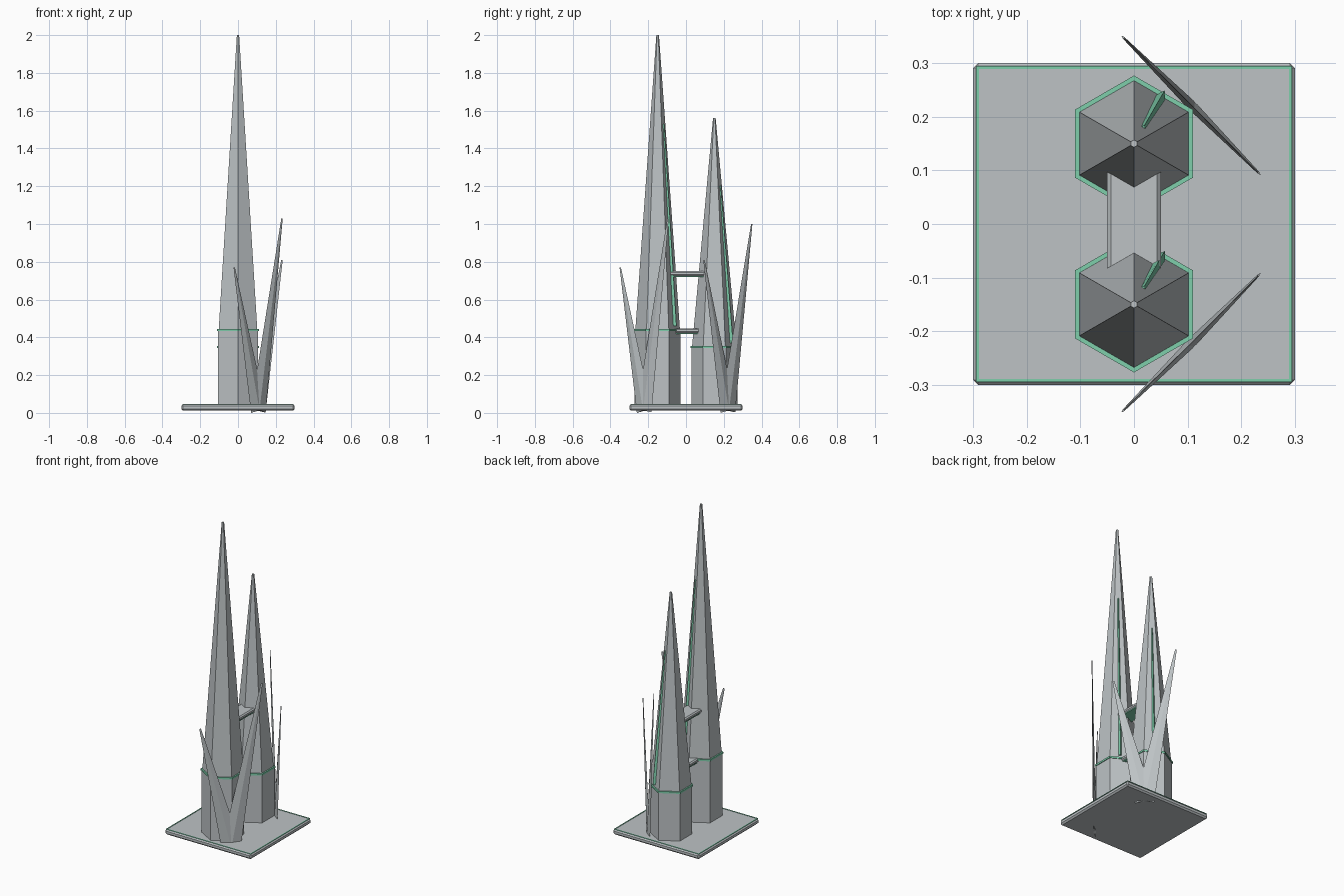
import bpy, bmesh, math
from mathutils import Vector

if "Cube" in bpy.data.objects:
    bpy.data.objects.remove(bpy.data.objects["Cube"])


def material(name, rgb):
    m = bpy.data.materials.new(name)
    m.diffuse_color = (*rgb, 1)
    m.use_nodes = True
    m.node_tree.nodes["Principled BSDF"].inputs["Base Color"].default_value = m.diffuse_color
    return m


GREY = material("cool grey", (0.51, 0.545, 0.56))
GREEN = material("glow green", (0.21, 0.62, 0.41))


def add(name, bm, mat):
    bmesh.ops.recalc_face_normals(bm, faces=bm.faces)
    me = bpy.data.meshes.new(name)
    bm.to_mesh(me)
    bm.free()
    me.materials.append(mat)
    ob = bpy.data.objects.new(name, me)
    bpy.context.collection.objects.link(ob)
    return ob


def loft(name, rings, mat):
    """Skin equal-sized rings and cap both ends."""
    bm = bmesh.new()
    vs = [[bm.verts.new(p) for p in r] for r in rings]
    n = len(vs[0])
    for a, b in zip(vs, vs[1:]):
        for i in range(n):
            j = (i + 1) % n
            bm.faces.new((a[i], a[j], b[j], b[i]))
    bm.faces.new(vs[0][::-1])
    bm.faces.new(vs[-1])
    return add(name, bm, mat)


def hexes(name, y, sections, mat):
    """Stack of hexagons (radius, z) with corners pointing along y."""
    rings = [[(r * math.cos(math.radians(30 + 60 * i)),
               y + r * math.sin(math.radians(30 + 60 * i)), z) for i in range(6)]
             for r, z in sections]
    return loft(name, rings, mat)


def blade(name, p0, p1, side, size0, size1, mat):
    """Tapering diamond bar; sizes are (half width along side, half thickness)."""
    p0, p1 = Vector(p0), Vector(p1)
    d = (p1 - p0).normalized()
    u = Vector(side)
    u = (u - d * u.dot(d)).normalized()
    v = d.cross(u)
    rings = [[p + u * w, p + v * t, p - u * w, p - v * t]
             for p, (w, t) in ((p0, size0), (p1, size1))]
    return loft(name, rings, mat)


def box(name, x, y, z, mat, bevel=0):
    bm = bmesh.new()
    bmesh.ops.create_cube(bm, size=1)
    for v in bm.verts:
        for k, (lo, hi) in enumerate((x, y, z)):
            v.co[k] = lo if v.co[k] < 0 else hi
    if bevel:
        bmesh.ops.bevel(bm, geom=bm.edges[:], offset=bevel, segments=1,
                        affect='EDGES', profile=0.5)
    return add(name, bm, mat)


# Base plate with a thin green border line
box("base_plate", (-0.3, 0.3), (-0.3, 0.3), (0.012, 0.045), GREY, 0.009)
for s in (-1, 1):
    edge = sorted((s * 0.289, s * 0.295))
    box("base_line_side", edge, (-0.295, 0.295), (0.044, 0.047), GREEN)
    box("base_line_end", (-0.289, 0.289), edge, (0.044, 0.047), GREEN)

# Two spires: hexagonal drum, green collar, tapering needle, green light strip
for label, y, z0, z1, strip_lo, strip_hi in (
        ("tall", -0.15, 0.44, 2.0, 0.46, 1.53),
        ("short", 0.15, 0.35, 1.56, 0.37, 1.2)):
    hexes(label + "_drum", y, [(0.122, 0.04), (0.122, z0)], GREY)
    hexes(label + "_collar", y, [(0.127, z0 - 0.006), (0.127, z0 + 0.005)], GREEN)
    hexes(label + "_needle", y, [(0.118, z0), (0.007, z1)], GREY)

    ends = []
    ca, sa = math.cos(math.radians(60)), math.sin(math.radians(60))
    for z in (strip_lo, strip_hi):
        r = (0.118 + (0.007 - 0.118) * (z - z0) / (z1 - z0)) * math.cos(math.pi / 6)
        ends.append((r * ca, y + r * sa, z))
    blade(label + "_light_strip", ends[0], ends[1], (-sa, ca, 0),
          (0.009, 0.014), (0.004, 0.005), GREEN)

# Bridges between the spires with green undersides
for label, z, w in (("upper", 0.725, 0.05), ("lower", 0.423, 0.047)):
    box(label + "_bridge", (-w, w), (-0.12, 0.12), (z, z + 0.025), GREY, 0.007)
    box(label + "_bridge_glow", (-w + 0.006, w - 0.006), (-0.11, 0.11),
        (z - 0.005, z + 0.002), GREEN)

# V-shaped pairs of thin fins at the two right-hand corners
for label, s, outer_z, inner_z in (("front", -1, 0.77, 1.03), ("back", 1, 1.0, 0.81)):
    foot = (0.1075, s * 0.2215, 0.013)
    side = (1, -s, 0)
    blade(label + "_outer_fin", foot, (-0.02, s * 0.348, outer_z), side,
          (0.056, 0.009), (0.005, 0.002), GREY)
    blade(label + "_inner_fin", foot, (0.233, s * 0.095, inner_z), side,
          (0.056, 0.009), (0.005, 0.002), GREY)
